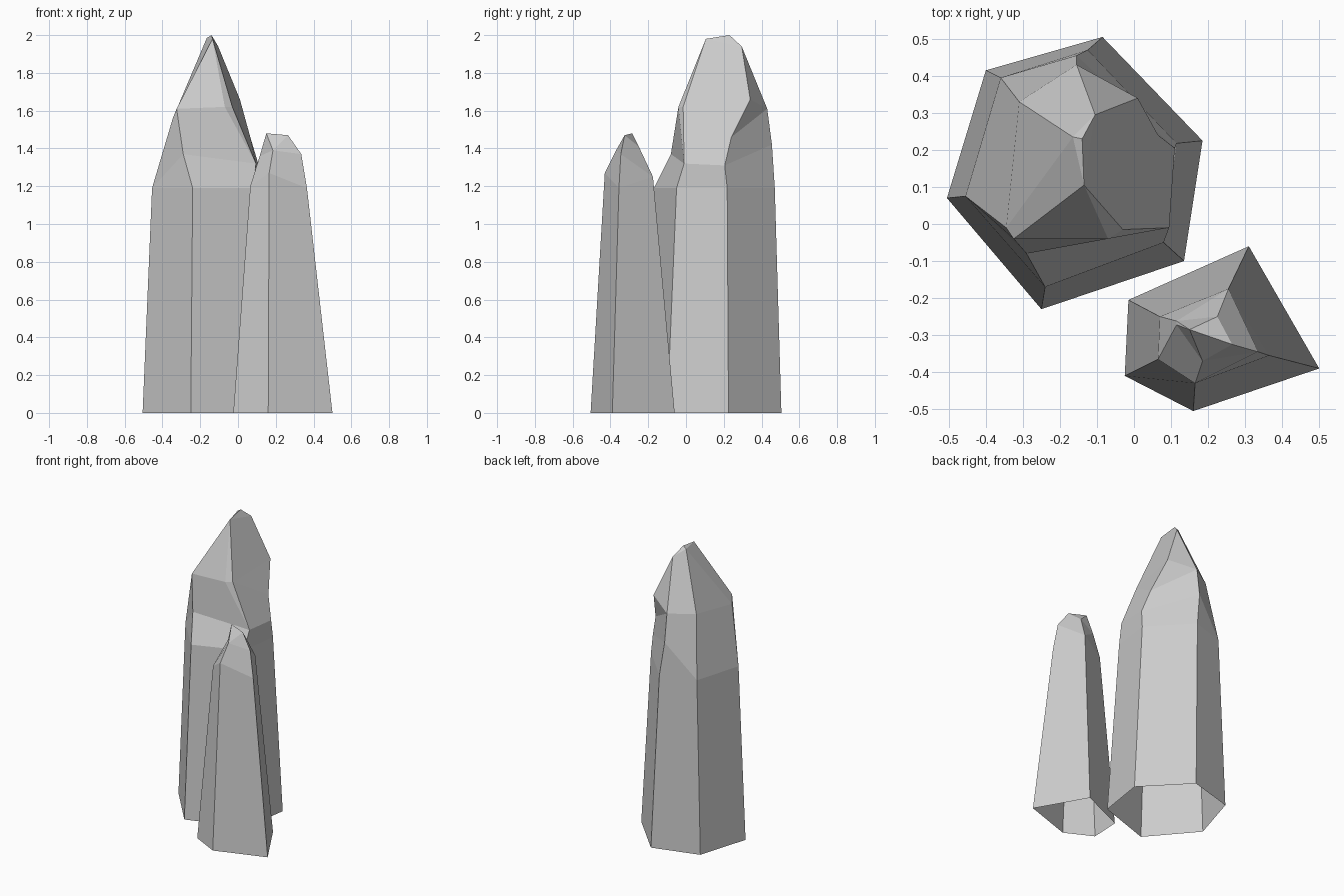
import bpy
import bmesh

cube = bpy.data.objects.get("Cube")
if cube:
    bpy.data.objects.remove(cube, do_unlink=True)

stone = bpy.data.materials.new("pale_grey_stone")
stone.use_nodes = True
grey = (0.6, 0.6, 0.6, 1)
stone.diffuse_color = grey
stone.node_tree.nodes["Principled BSDF"].inputs["Base Color"].default_value = grey


def build_crystal(name, edges):
    """Skin neighbouring edge paths, listed counter-clockwise; repeated points taper facets."""
    bm = bmesh.new()
    shared = {}

    def vert(point):
        if point not in shared:
            shared[point] = bm.verts.new(point)
        return shared[point]

    for left, right in zip(edges, edges[1:] + edges[:1]):
        for level in range(len(left) - 1):
            corners = (left[level], right[level], right[level + 1], left[level + 1])
            face = list(dict.fromkeys(vert(p) for p in corners))
            if len(face) > 2 and not bm.faces.get(face):
                bm.faces.new(face)
    mesh = bpy.data.meshes.new(name)
    bm.to_mesh(mesh)
    bm.free()
    mesh.materials.append(stone)
    crystal = bpy.data.objects.new(name, mesh)
    bpy.context.collection.objects.link(crystal)
    return crystal


# Large crystal: summit points, then shoulder points shared by several facets
peak = (-0.14, 0.23, 2.0)
front_tip = (-0.135, 0.105, 1.98)
west_tip = (-0.165, 0.235, 1.985)
back_tip = (-0.105, 0.295, 1.94)

west_waist, west_top = (-0.455, 0.075, 1.19), (-0.345, -0.01, 1.56)
front_top = (-0.325, -0.04, 1.61)
east_foot, east_waist = (0.135, -0.1, 0), (0.08, -0.05, 1.19)
east_notch, east_top = (0.095, -0.01, 1.32), (-0.03, -0.015, 1.62)
bulge = (-0.07, -0.04, 1.62)
back_top = (-0.155, 0.43, 1.61)
corner_waist, corner_top = (-0.36, 0.395, 1.19), (-0.31, 0.33, 1.61)

build_crystal("large_crystal", [
    [(-0.505, 0.07, 0), west_waist, west_waist, west_top, west_top, west_tip, peak],
    [(-0.25, -0.23, 0), (-0.24, -0.17, 1.19), (-0.29, -0.08, 1.37),
     front_top, front_top, front_tip, peak],
    [east_foot, east_waist, east_notch, bulge, bulge, front_tip, peak],
    [east_foot, east_waist, east_notch, east_top, east_top, front_tip, peak],
    [(0.185, 0.225, 0), (0.115, 0.218, 1.19), (0.11, 0.205, 1.31),
     (0.065, 0.24, 1.46), (0.01, 0.34, 1.66), back_tip, peak],
    [(-0.085, 0.505, 0), (-0.125, 0.47, 1.19), (-0.155, 0.455, 1.42),
     back_top, back_top, back_tip, peak],
    [(-0.4, 0.415, 0), corner_waist, corner_waist, corner_top, corner_top, west_tip, peak],
])

# Small crystal: five-sided with a slanted tip
tip = (0.15, -0.285, 1.48)
west_shoulder = (0.115, -0.272, 1.36)
front_shoulder = (0.185, -0.37, 1.39)
rear_waist = (0.255, -0.175, 1.25)
rear_shoulder = (0.115, -0.262, 1.35)

build_crystal("small_crystal", [
    [(-0.025, -0.41, 0), (0.065, -0.365, 1.2), west_shoulder, west_shoulder, tip],
    [(0.16, -0.505, 0), (0.165, -0.43, 1.27), front_shoulder, front_shoulder, tip],
    [(0.5, -0.39, 0), (0.365, -0.355, 1.19), (0.335, -0.345, 1.37), (0.265, -0.325, 1.47), tip],
    [(0.31, -0.06, 0), rear_waist, rear_waist, (0.225, -0.25, 1.41), tip],
    [(-0.015, -0.205, 0), (0.07, -0.25, 1.19), rear_shoulder, rear_shoulder, tip],
])
